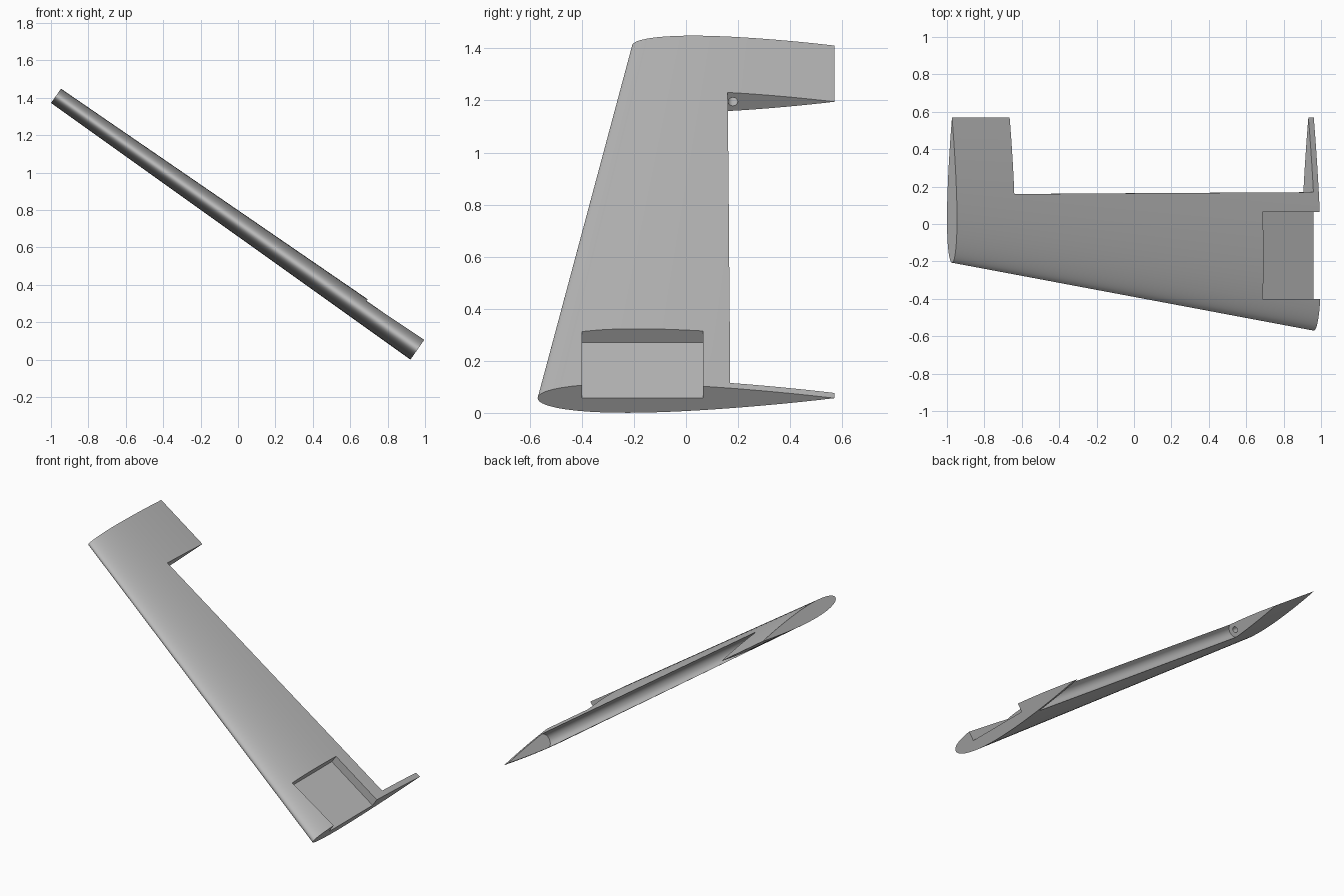
import bpy, bmesh, math
from mathutils import Matrix

if "Cube" in bpy.data.objects:
    bpy.data.objects.remove(bpy.data.objects["Cube"], do_unlink=True)

SPAN = 2.361
TRAILING_Y = 0.57
ROOT_CHORD, TIP_CHORD = 1.14, 0.777
HINGE_Y, GROOVE_R = 0.18, 0.048
FLAP_IN, FLAP_OUT = 0.035, 1.985

# Local frame: x = minus span, y = chord, z = thickness
FRAME = Matrix.Translation((0.961, 0, 0.0565)) @ Matrix.Rotation(math.radians(35), 4, 'Y')

grey = bpy.data.materials.new("plain_grey")
grey.use_nodes = True
colour = (0.5, 0.5, 0.5, 1)
grey.diffuse_color = colour
for node in grey.node_tree.nodes:
    if node.type == 'BSDF_PRINCIPLED':
        node.inputs["Base Color"].default_value = colour


def loft(name, first, second, x1, x2):
    """Closed solid between two (y, z) outlines at two span stations."""
    bm = bmesh.new()
    a = [bm.verts.new((x1, y, z)) for y, z in first]
    b = [bm.verts.new((x2, y, z)) for y, z in second]
    n = len(a)
    for i in range(n):
        j = (i + 1) % n
        bm.faces.new((a[i], a[j], b[j], b[i]))
    bm.faces.new(a)
    bm.faces.new(b)
    bmesh.ops.recalc_face_normals(bm, faces=bm.faces)
    mesh = bpy.data.meshes.new(name)
    bm.to_mesh(mesh)
    bm.free()
    mesh.materials.append(grey)
    obj = bpy.data.objects.new(name, mesh)
    bpy.context.collection.objects.link(obj)
    obj.matrix_world = FRAME
    return obj


def airfoil(chord, steps=40):
    """Symmetric section, twelve percent thick, closed at the trailing edge."""
    def half(t):
        return 0.6 * (0.2969 * math.sqrt(t) - 0.126 * t - 0.3516 * t**2
                      + 0.2843 * t**3 - 0.1036 * t**4)
    ts = [(1 - math.cos(math.pi * i / steps)) / 2 for i in range(steps + 1)]
    lead = TRAILING_Y - chord
    upper = [(lead + t * chord, half(t) * chord) for t in ts]
    lower = [(y, -z) for y, z in upper[1:-1]]
    return upper + lower[::-1]


def circle(y, r, start=0.0, sweep=2 * math.pi, count=32):
    return [(y + r * math.cos(start + sweep * i / count),
             r * math.sin(start + sweep * i / count)) for i in range(count)]


# Tapered wing
wing = loft("wing", airfoil(ROOT_CHORD), airfoil(TIP_CHORD), 0, -SPAN)

# Flap bay with a rounded hinge groove along its front
bay = circle(HINGE_Y, GROOVE_R, math.pi / 2, math.pi) + [
    (HINGE_Y, -GROOVE_R), (0.8, -GROOVE_R), (0.8, GROOVE_R)]
flap_cutter = loft("flap_bay_cutter", bay, bay, -FLAP_IN, -FLAP_OUT)

# Hinge pin hole in the outer wall of the bay
pin = circle(HINGE_Y, 0.019)
pin_cutter = loft("pin_hole_cutter", pin, pin, -FLAP_OUT + 0.03, -FLAP_OUT - 0.12)

# Square recess in the upper skin, open at the root
pocket = [(-0.4, 0), (0.065, 0), (0.065, 0.2), (-0.4, 0.2)]
pocket_cutter = loft("root_recess_cutter", pocket, pocket, 0.1, -0.372)

cutters = [flap_cutter, pin_cutter, pocket_cutter]
for cutter in cutters:
    cutter.hide_render = True
    mod = wing.modifiers.new(cutter.name, 'BOOLEAN')
    mod.operation = 'DIFFERENCE'
    mod.solver = 'EXACT'
    mod.object = cutter

# Bake the cuts, then remove the helpers
bpy.context.view_layer.update()
baked = bpy.data.meshes.new_from_object(
    wing.evaluated_get(bpy.context.evaluated_depsgraph_get()))
wing.modifiers.clear()
wing.data = baked
for cutter in cutters:
    bpy.data.objects.remove(cutter, do_unlink=True)

# Smooth skin, sharp edges
bpy.ops.object.select_all(action='DESELECT')
wing.select_set(True)
bpy.context.view_layer.objects.active = wing
bpy.ops.object.shade_smooth_by_angle(angle=math.radians(30))
